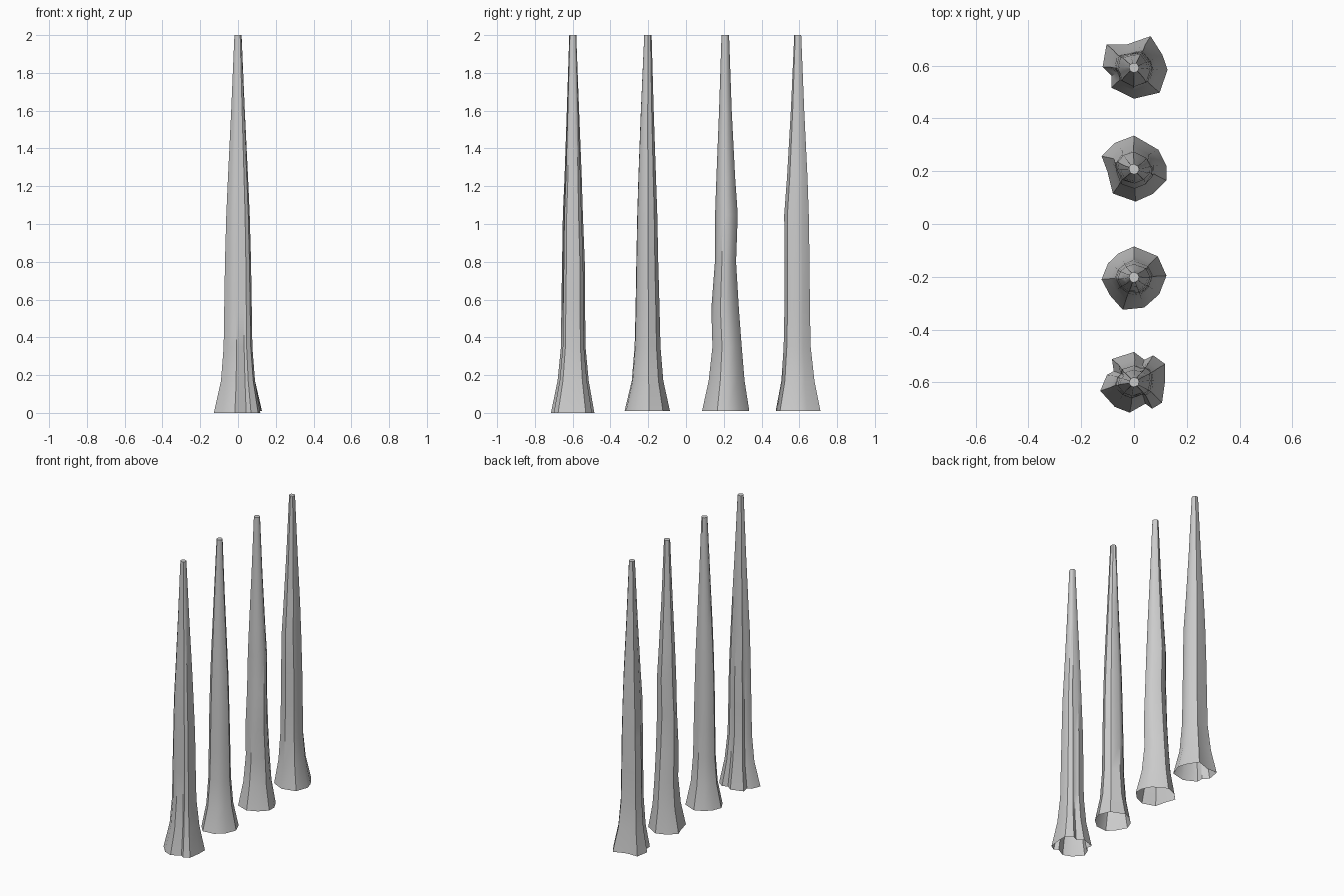
import bpy, bmesh, math

# Shared ring heights and x half widths of the flared, tapering trunk
HEIGHTS = [0.0, 0.17, 0.35, 0.55, 0.8, 1.05, 1.25, 1.6, 2.0]
HALF_X = [0.123, 0.09, 0.076, 0.073, 0.069, 0.062, 0.053, 0.036, 0.019]
# How much of the ragged root outline survives at each ring
RAGGED = [1.0, 0.85, 0.7, 0.6, 0.55, 0.5, 0.45, 0.4, 0.3]


def trunk(name, base_z, cy, root, y_low, y_high):
    """Open-bottomed hollow trunk lofted from a root outline; y_low/y_high are its side silhouette."""
    bm = bmesh.new()
    rings = []
    for i, z in enumerate(HEIGHTS):
        pts = []
        for x, y in root:
            a, r = math.atan2(y, x), math.hypot(x, y)
            r = r * RAGGED[i] + 0.115 * (1 - RAGGED[i])
            pts.append((r * math.cos(a), r * math.sin(a)))
        lo, hi = min(p[1] for p in pts), max(p[1] for p in pts)
        xl, xh = min(p[0] for p in pts), max(p[0] for p in pts)
        sy = (y_high[i] - y_low[i]) / (hi - lo)
        sx = 2 * HALF_X[i] / (xh - xl)
        x_mid = (xl + xh) / 2 * (sx if i == 0 else 0)
        rings.append([bm.verts.new(((x - (xl + xh) / 2) * sx + x_mid,
                                    cy + y_low[i] + (y - lo) * sy,
                                    max(z, base_z))) for x, y in pts])
    n = len(root)
    for a, b in zip(rings, rings[1:]):
        for k in range(n):
            bm.faces.new((a[k], a[(k + 1) % n], b[(k + 1) % n], b[k]))
    bm.faces.new(rings[-1])  # cut top
    bmesh.ops.recalc_face_normals(bm, faces=bm.faces)
    mesh = bpy.data.meshes.new(name)
    bm.to_mesh(mesh)
    bm.free()
    ob = bpy.data.objects.new(name, mesh)
    bpy.context.collection.objects.link(ob)
    bpy.ops.object.select_all(action='DESELECT')
    ob.select_set(True)
    bpy.context.view_layer.objects.active = ob
    bpy.ops.object.shade_smooth_by_angle(angle=math.radians(40))


# Strongly fluted trunk at the front
trunk("trunk_fluted", 0.0, -0.6,
      [(.12, .013), (.12, .077), (.074, .11), (.04, .093), (0, .123), (-.085, .096),
       (-.078, .05), (-.104, .036), (-.13, -.025), (-.074, -.086), (-.017, -.108),
       (.044, -.074), (.07, -.093), (.108, -.07)],
      [-.115, -.08, -.062, -.06, -.056, -.052, -.043, -.031, -.018],
      [.115, .085, .068, .066, .064, .054, .048, .034, .019])

# Nearly round trunk
trunk("trunk_round", 0.01, -0.2,
      [(.116, .01), (.085, .083), (0, .12), (-.055, .094), (-.093, .056),
       (-.116, -.004), (-.085, -.065), (-.04, -.118), (.036, -.11), (.09, -.06)],
      [-.125, -.087, -.072, -.067, -.063, -.058, -.052, -.039, -.021],
      [.115, .08, .065, .06, .053, .048, .041, .029, .018])

# Trunk with swellings along its length
trunk("trunk_swollen", 0.01, 0.21,
      [(.12, .014), (.09, .074), (0, .127), (-.07, .1), (-.119, .05),
       (-.097, -.01), (-.078, -.089), (.006, -.119), (.07, -.09), (.12, -.04)],
      [-.125, -.09, -.07, -.076, -.057, -.056, -.049, -.035, -.022],
      [.125, .1, .085, .07, .055, .064, .05, .032, .018])

# Trunk with a notched root at the back
trunk("trunk_notched", 0.01, 0.59,
      [(.127, -.003), (.108, .054), (.063, .126), (-.025, .095), (-.104, .095),
       (-.119, .008), (-.085, -.026), (-.085, -.071), (0, -.113), (.097, -.09)],
      [-.115, -.085, -.073, -.069, -.069, -.07, -.055, -.035, -.017],
      [.122, .09, .07, .066, .064, .06, .053, .036, .02])
